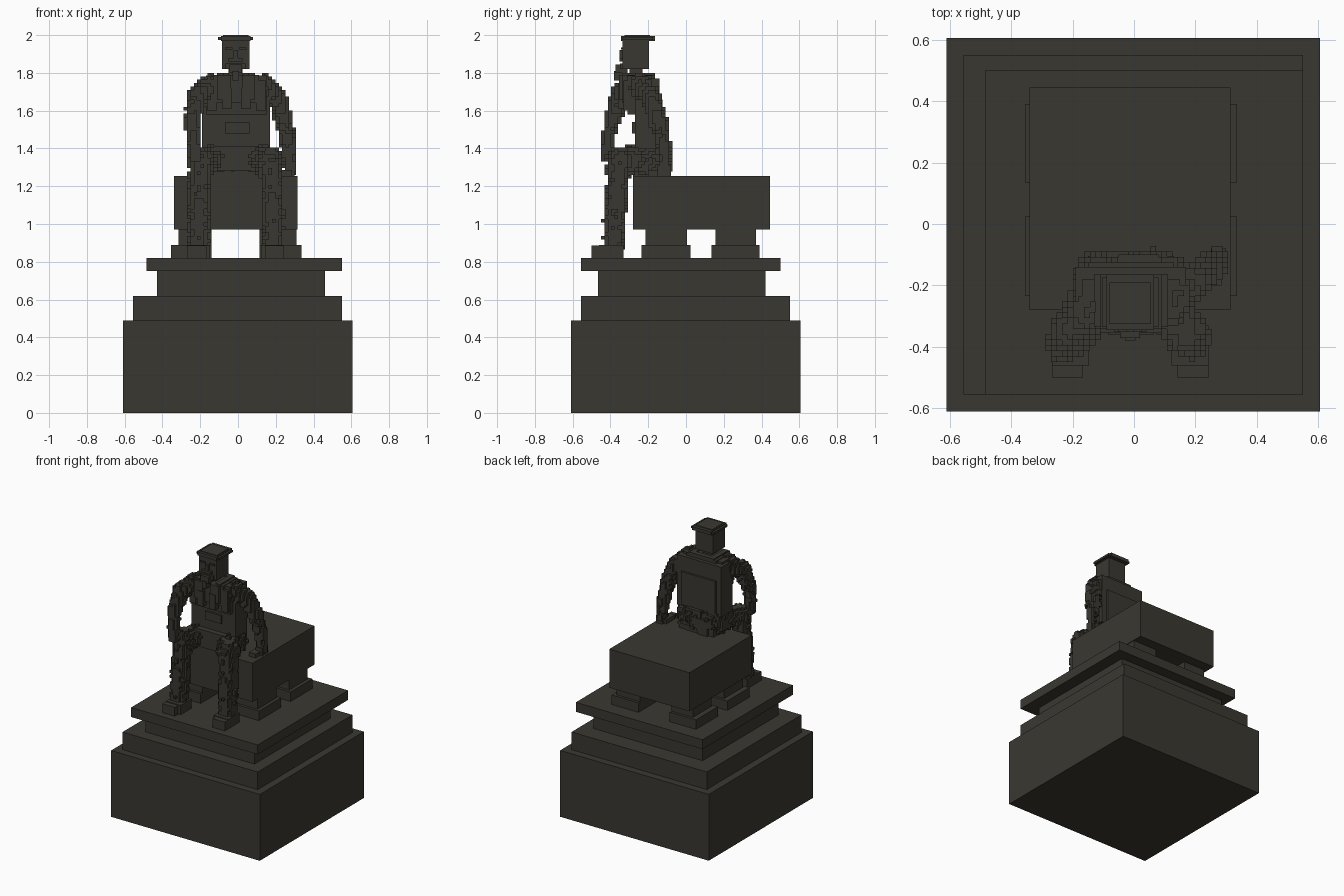
import bpy, bmesh, math, random
from mathutils import Vector

random.seed(4)
bronze = bpy.data.materials.new("dark bronze")
bronze.diffuse_color = (0.042, 0.039, 0.030, 1)


def finish(name, bm):
    me = bpy.data.meshes.new(name)
    bm.to_mesh(me)
    bm.free()
    me.materials.append(bronze)
    ob = bpy.data.objects.new(name, me)
    bpy.context.collection.objects.link(ob)
    return ob


def boxes(name, *bounds):
    """One object made of boxes given as (x0, x1, y0, y1, z0, z1)."""
    bm = bmesh.new()
    for x0, x1, y0, y1, z0, z1 in bounds:
        vs = bmesh.ops.create_cube(bm, size=1)["verts"]
        for v in vs:
            v.co = ((x0 + x1) / 2 + v.co.x * (x1 - x0),
                    (y0 + y1) / 2 + v.co.y * (y1 - y0),
                    (z0 + z1) / 2 + v.co.z * (z1 - z0))
    return finish(name, bm)


def blocky_limb(name, path, cell=0.018, rough=0.12):
    """Rounded limb along (x, y, z, radius) points, cut into small cubes."""
    cells = set()
    for a, b in zip(path, path[1:]):
        p, q = Vector(a[:3]), Vector(b[:3])
        d, m = q - p, max(a[3], b[3]) * 1.2
        lo = [math.floor((min(p[i], q[i]) - m) / cell) for i in range(3)]
        hi = [math.ceil((max(p[i], q[i]) + m) / cell) for i in range(3)]
        for i in range(lo[0], hi[0]):
            for j in range(lo[1], hi[1]):
                for k in range(lo[2], hi[2]):
                    c = Vector((i + .5, j + .5, k + .5)) * cell
                    t = min(1, max(0, (c - p).dot(d) / d.length_squared))
                    r = a[3] + (b[3] - a[3]) * t
                    if (c - p - d * t).length < r * random.uniform(1 - rough, 1 + rough):
                        cells.add((i, j, k))
    bm = bmesh.new()
    verts = {}

    def vert(key):
        if key not in verts:
            verts[key] = bm.verts.new([n * cell for n in key])
        return verts[key]

    for c in cells:
        for ax in range(3):
            for s in (0, 1):
                n = list(c)
                n[ax] += 2 * s - 1
                if tuple(n) in cells:
                    continue
                u, w = (ax + 1) % 3, (ax + 2) % 3
                loop = []
                for du, dw in ((0, 0), (1, 0), (1, 1), (0, 1)):
                    k = list(c)
                    k[ax] += s
                    k[u] += du
                    k[w] += dw
                    loop.append(vert(tuple(k)))
                bm.faces.new(loop if s else loop[::-1])
    return finish(name, bm)


# Stepped pedestal
boxes("pedestal_base", (-.61, .605, -.61, .605, 0, .49))
boxes("pedestal_step", (-.555, .55, -.555, .55, .49, .62))
boxes("pedestal_neck", (-.43, .46, -.465, .42, .62, .75))
boxes("pedestal_top", (-.485, .55, -.555, .50, .75, .82))

# Block seat on four stepped feet
boxes("seat", (-.34, .315, -.28, .445, .97, 1.255))
for side, (outer, step, inner) in {"left": (-.355, -.315, -.14), "right": (.335, .31, .115)}.items():
    for end, (y0, y1) in {"front": (-.235, .025), "back": (.135, .39)}.items():
        a, b = sorted((outer, inner))
        c, d = sorted((step, inner))
        boxes(f"seat_foot_{end}_{side}", (a, b, y0, y1, .82, .89),
              (c, d, y0 + .02, y1 - .02, .89, .97))

# Torso with chest, collar and layered coat
boxes("torso", (-.19, .17, -.27, -.14, 1.40, 1.77),
      (-.15, .13, -.25, -.125, 1.42, 1.66),
      (-.13, .11, -.335, -.165, 1.64, 1.79),
      (-.17, .15, -.31, -.18, 1.58, 1.785),
      (-.07, .06, -.285, -.26, 1.48, 1.54))
boxes("coat_lapels", *[b for s in (-1, 1) for b in (
    (-.01 + s * .065 - .035, -.01 + s * .065 + .035, -.355, -.31, 1.66, 1.79),
    (-.01 + s * .05 - .025, -.01 + s * .05 + .025, -.36, -.32, 1.61, 1.72),
    (-.01 + s * .13 - .025, -.01 + s * .13 + .025, -.33, -.26, 1.60, 1.76))])
boxes("collar", (-.11, .09, -.20, -.165, 1.76, 1.80), (-.11, -.075, -.34, -.18, 1.76, 1.80),
      (.055, .09, -.34, -.18, 1.76, 1.80))
blocky_limb("hips", [(-.10, -.19, 1.34, .10), (.08, -.19, 1.34, .10)])
boxes("coat_skirt", (-.15, .13, -.28, -.105, 1.255, 1.37), (-.11, -.03, -.13, -.09, 1.255, 1.36),
      (-.05, .08, -.13, -.10, 1.255, 1.42), (-.13, .11, -.31, -.2, 1.28, 1.41))

# Legs bent over the front of the seat, with shoes
for side, x in {"left": -.207, "right": .182}.items():
    s = 1 if x > 0 else -1
    blocky_limb(f"leg_{side}", [(s * .09 - .01, -.2, 1.34, .075), (x - s * .015, -.35, 1.335, .07),
                                (x, -.365, 1.2, .054), (x, -.375, 1.08, .06),
                                (x, -.385, .88, .052)])
    boxes(f"shoe_{side}", (x - .06, x + .06, -.46, -.33, .82, .89),
          (x - .06 + (s > 0) * .02, x + .04 + (s > 0) * .02, -.50, -.44, .82, .885))

# Arms: one hand on the knee, the other on the seat
blocky_limb("arm_left", [(-.15, -.28, 1.73, .062), (-.215, -.345, 1.68, .055),
                         (-.245, -.395, 1.54, .042), (-.235, -.415, 1.43, .034),
                         (-.225, -.42, 1.36, .038)])
blocky_limb("arm_right", [(.13, -.24, 1.73, .062), (.20, -.19, 1.68, .052),
                          (.245, -.145, 1.55, .048), (.265, -.115, 1.42, .038),
                          (.275, -.11, 1.29, .032)])
boxes("hand_right", (.23, .285, -.20, -.10, 1.255, 1.285), (.25, .30, -.15, -.08, 1.255, 1.31))

# Head with cap, brows, nose, moustache and beard
boxes("neck", (-.05, .025, -.30, -.23, 1.77, 1.83))
boxes("head", (-.085, .06, -.335, -.195, 1.82, 1.975))
boxes("hair_cap", (-.105, .08, -.335, -.175, 1.975, 1.99), (-.09, .065, -.345, -.165, 1.97, 1.995),
      (-.08, .055, -.325, -.19, 1.99, 2.0))
boxes("brows_and_nose", (-.07, -.03, -.343, -.33, 1.925, 1.935), (.005, .045, -.343, -.33, 1.925, 1.935),
      (-.025, 0, -.352, -.33, 1.88, 1.92))
boxes("beard", (-.05, .025, -.352, -.33, 1.86, 1.878), (-.065, .04, -.35, -.31, 1.82, 1.85),
      (-.045, .02, -.372, -.31, 1.80, 1.845), (-.03, .005, -.38, -.32, 1.76, 1.81))
